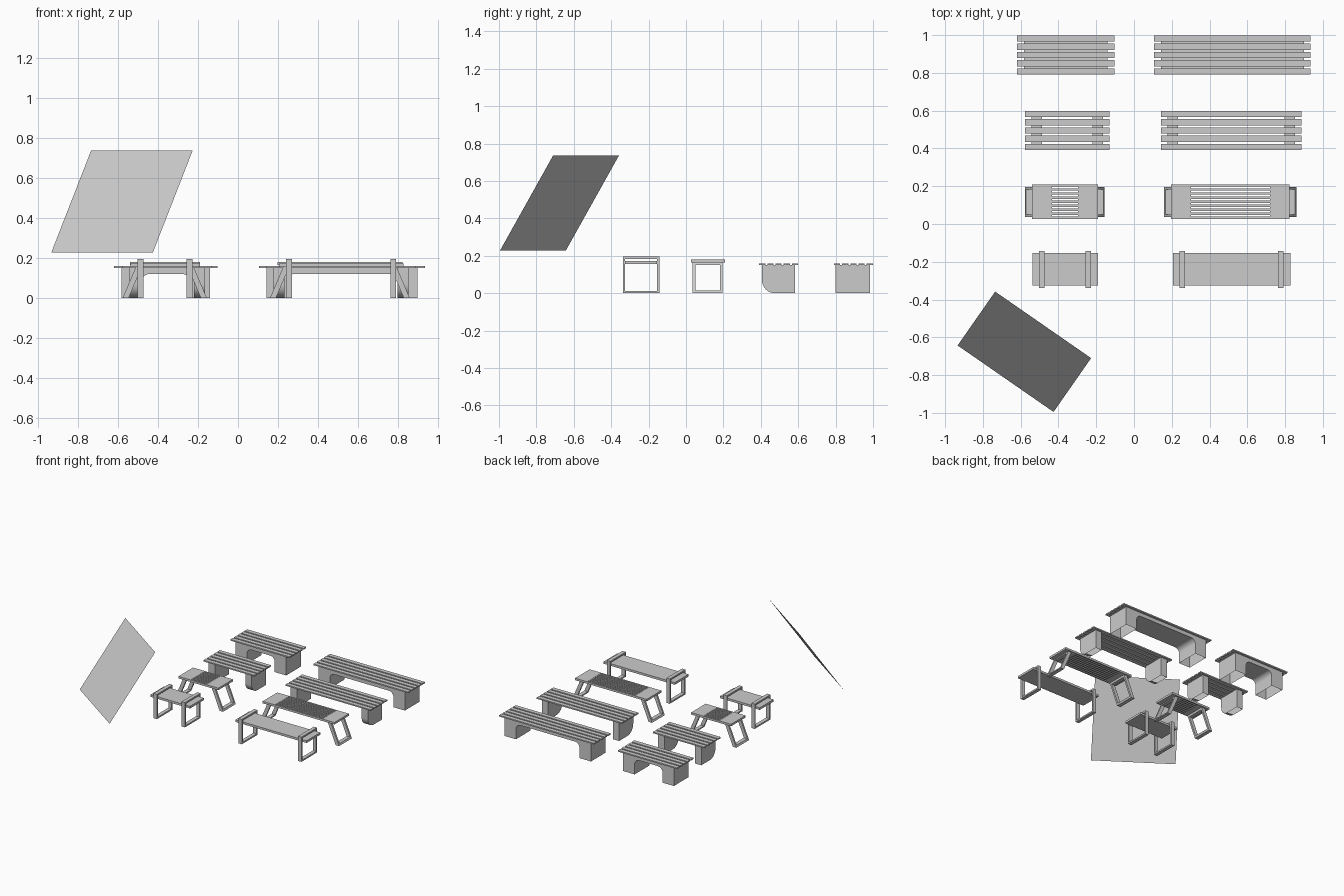
import bpy, bmesh, math
from mathutils import Vector

if "Cube" in bpy.data.objects:
    bpy.data.objects.remove(bpy.data.objects["Cube"])


def finish(bm, name):
    bmesh.ops.recalc_face_normals(bm, faces=bm.faces)
    me = bpy.data.meshes.new(name)
    bm.to_mesh(me)
    bm.free()
    ob = bpy.data.objects.new(name, me)
    bpy.context.collection.objects.link(ob)
    return ob


def add_box(bm, x0, x1, y0, y1, z0, z1, shear=0.0):
    """Box; shear slides x in proportion to height."""
    verts = bmesh.ops.create_cube(bm, size=1)["verts"]
    for v in verts:
        z = z0 + (v.co.z + .5) * (z1 - z0)
        v.co = Vector((x0 + (v.co.x + .5) * (x1 - x0) + shear * z,
                       y0 + (v.co.y + .5) * (y1 - y0), z))


def boxes(name, items):
    bm = bmesh.new()
    for it in items:
        add_box(bm, *it)
    return finish(bm, name)


def prism(name, pts, depth):
    """Extrude a closed outline along depth; the ground side stays open (hollow shell)."""
    bm = bmesh.new()
    f = bm.faces.new([bm.verts.new(p) for p in pts])
    ret = bmesh.ops.extrude_face_region(bm, geom=[f], use_keep_orig=True)
    bmesh.ops.translate(bm, vec=depth,
                        verts=[g for g in ret["geom"] if isinstance(g, bmesh.types.BMVert)])
    bmesh.ops.recalc_face_normals(bm, faces=bm.faces)
    ground = [g for g in bm.faces if all(abs(v.co.z) < 1e-5 for v in g.verts)]
    bmesh.ops.delete(bm, geom=ground, context="FACES_ONLY")
    ob = finish(bm, name)
    bpy.context.view_layer.objects.active = ob
    ob.select_set(True)
    bpy.ops.object.shade_smooth_by_angle(angle=math.radians(30))
    ob.select_set(False)


def arc(cx, cy, r, a0, a1, n=8):
    return [(cx + r * math.cos(math.radians(a0 + (a1 - a0) * i / n)),
             cy + r * math.sin(math.radians(a0 + (a1 - a0) * i / n))) for i in range(n + 1)]


def frame(x0, x1, y0, y1, z1, t, shear=0.0):
    """Closed rectangular leg loop made of four bars."""
    return [(x0, x1, y0, y0 + t, 0, z1, shear), (x0, x1, y1 - t, y1, 0, z1, shear),
            (x0, x1, y0 + t, y1 - t, 0, t, shear),
            (x0, x1, y0 + t, y1 - t, z1 - t, z1, shear)]


def plank_seat(name, x0, x1, y0):
    w, p = .033, .0438
    boxes(name, [(x0, x1, y0 + i * p, y0 + i * p + w, .15, .16) for i in range(5)])


def arch_bench(tag, x0, x1):
    plank_seat(tag + "_arch_bench_seat", x0, x1, .791)
    a, b, leg, r, h = x0 + .038, x1 - .036, .1, .04, .12
    out = [(a, 0), (a, .15), (b, .15), (b, 0), (b - leg, 0)]
    out += arc(b - leg - r, h - r, r, 0, 90) + arc(a + leg + r, h - r, r, 90, 180)
    out += [(a + leg, 0)]
    prism(tag + "_arch_bench_base", [(x, .8, z) for x, z in out], (0, .183, 0))


def rounded_leg_bench(tag, x0, x1):
    plank_seat(tag + "_rounded_bench_seat", x0, x1, .391)
    out = [(.583, 0), (.583, .15), (.406, .15)] + arc(.476, .07, .07, 180, 270)
    for side, x in (("left", x0 + .035), ("right", x1 - .09)):
        prism(f"{tag}_rounded_bench_{side}_leg", [(x, y, z) for y, z in out], (.055, 0, 0))


def slatted_bench(tag, x0, x1):
    y0, y1, z0, z1, e = .027, .209, .165, .181, .105
    w = .0115
    p = (y1 - y0 - w) / 8
    parts = [(x0, x0 + e, y0, y1, z0, z1), (x1 - e, x1, y0, y1, z0, z1)]
    parts += [(x0 + e, x1 - e, y0 + i * p, y0 + i * p + w, z0, z1) for i in range(9)]
    boxes(tag + "_slatted_bench_seat", parts)
    # splayed loop legs
    s = .07 / z0
    boxes(tag + "_slatted_bench_left_leg", frame(x0 - .037, x0 - .007, .036, .196, z0, .014, s))
    boxes(tag + "_slatted_bench_right_leg", frame(x1 + .005, x1 + .035, .036, .196, z0, .014, -s))


def loop_bench(tag, x0, x1):
    boxes(tag + "_loop_bench_seat", [(x0, x1, -.326, -.154, .155, .172)])
    for side, x in (("left", x0 + .035), ("right", x1 - .066)):
        boxes(f"{tag}_loop_bench_{side}_leg", frame(x, x + .029, -.338, -.142, .196, .012))


# short benches in the left column, long ones in the right
for tag, a, b, c, d in (
        ("short", (-.62, -.103), (-.577, -.13), (-.54, -.191), (-.537, -.191)),
        ("long", (.105, .935), (.142, .887), (.197, .824), (.206, .828))):
    arch_bench(tag, *a)
    rounded_leg_bench(tag, *b)
    slatted_bench(tag, *c)
    loop_bench(tag, *d)

# tilted square panel floating at the front left
bm = bmesh.new()
bm.faces.new([bm.verts.new(p) for p in ((-.934, -.643, .227), (-.426, -.995, .227),
                                        (-.227, -.71, .737), (-.735, -.358, .737))])
me = bpy.data.meshes.new("tilted_panel")
bm.to_mesh(me)
bm.free()
bpy.context.collection.objects.link(bpy.data.objects.new("tilted_panel", me))
